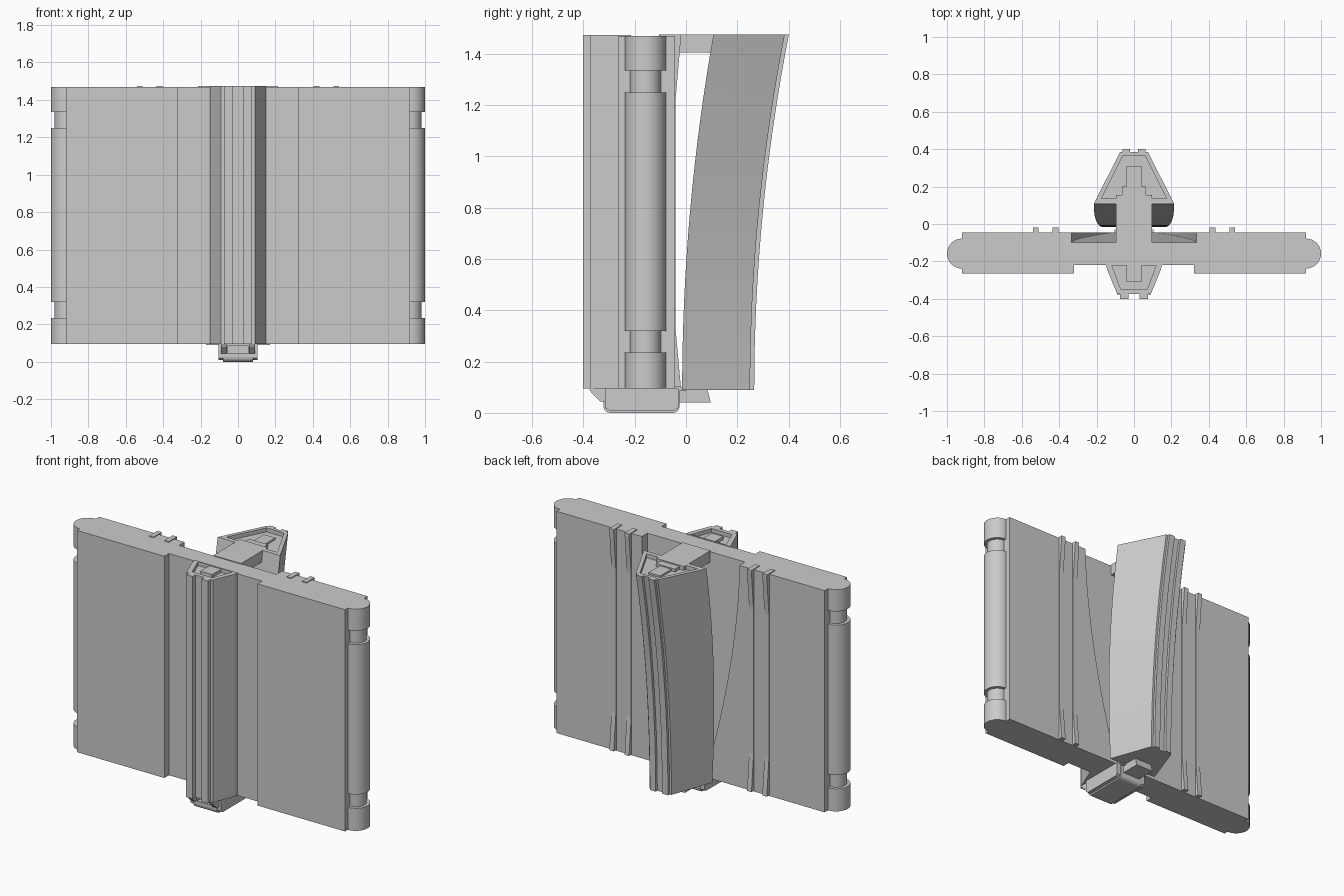
import bpy, bmesh, math

if "Cube" in bpy.data.objects:
    bpy.data.objects.remove(bpy.data.objects["Cube"])


def loft(name, rings):
    """Skin a list of matching 3D outlines and cap both ends."""
    bm = bmesh.new()
    vs = [[bm.verts.new(p) for p in r] for r in rings]
    n = len(rings[0])
    for a, b in zip(vs, vs[1:]):
        for i in range(n):
            j = (i + 1) % n
            bm.faces.new((a[i], a[j], b[j], b[i]))
    bm.faces.new(vs[0])
    bm.faces.new(vs[-1][::-1])
    bmesh.ops.recalc_face_normals(bm, faces=bm.faces)
    me = bpy.data.meshes.new(name)
    bm.to_mesh(me)
    bm.free()
    ob = bpy.data.objects.new(name, me)
    bpy.context.collection.objects.link(ob)
    return ob


def prism_z(name, pts, z0, z1):
    return loft(name, [[(x, y, z) for x, y in pts] for z in (z0, z1)])


def prism_x(name, pts, x0, x1):
    return loft(name, [[(x, y, z) for y, z in pts] for x in (x0, x1)])


def box(name, x0, x1, y0, y1, z0, z1):
    return prism_z(name, [(x0, y0), (x1, y0), (x1, y1), (x0, y1)], z0, z1)


def sym(half):
    """Mirror a half outline (x, y) across x = 0."""
    return half + [(-x, y) for x, y in reversed(half)]


def cut(ob, cutter):
    m = ob.modifiers.new("cut", "BOOLEAN")
    m.operation, m.object, m.solver = "DIFFERENCE", cutter, "EXACT"
    bpy.context.view_layer.objects.active = ob
    bpy.ops.object.modifier_apply(modifier=m.name)
    bpy.data.objects.remove(cutter)


def smooth(ob, angle=30):
    bpy.ops.object.select_all(action="DESELECT")
    ob.select_set(True)
    bpy.context.view_layer.objects.active = ob
    bpy.ops.object.shade_smooth_by_angle(angle=math.radians(angle))


BOT, TOP = 0.095, 1.47

# Main panel with a shallow front channel
panel = prism_z("panel", sym([(0.32, -0.22), (0.32, -0.265), (0.92, -0.265), (0.92, -0.045)]), BOT, TOP)

# Back hollow: deep and wide at the top, fading out downwards
rings = []
for i in range(17):
    s = i / 16
    w = 0.335 - 0.22 * s ** 1.7
    y = -0.046 - 0.054 * (1 - s)
    z = TOP - s * 1.32
    if i == 0:
        rings.append([(w, y, 1.6), (w, 0.05, 1.6), (-w, 0.05, 1.6), (-w, y, 1.6)])
    rings.append([(w, y, z), (w, 0.05, z), (-w, 0.05, z), (-w, y, z)])
cut(panel, loft("hollow_cutter", rings))

# Hinge barrels along both side edges, turned profile with two necks
steps = [(BOT, 0.08), (0.235, 0.08), (0.235, 0.06), (0.32, 0.06), (0.32, 0.08), (1.25, 0.08),
         (1.25, 0.06), (1.335, 0.06), (1.335, 0.08), (TOP, 0.08)]
for side, label in ((-1, "left"), (1, "right")):
    ring = [[(side * 0.92 + r * math.cos(k * math.tau / 32), -0.158 + r * math.sin(k * math.tau / 32), z)
             for k in range(32)] for z, r in steps]
    smooth(loft("hinge_barrel_" + label, ring))

# Back ribs that swell at the top and bottom
rib = [(-0.1, 0.1), (-0.02, 0.1), (-0.041, 0.33), (-0.041, 1.22), (-0.02, 1.46), (-0.02, 1.475), (-0.1, 1.475)]
for side in (-1, 1):
    for x in (0.42, 0.525):
        prism_x("back_rib", rib, side * x - 0.015, side * x + 0.015)

# Front spine with twin ridges and a sunken top
spine = prism_z("front_spine", sym([(0.15, -0.215), (0.145, -0.24), (0.09, -0.375), (0.075, -0.375),
                                    (0.075, -0.402), (0.03, -0.402), (0.03, -0.375)]), BOT, TOP + 0.004)
cut(spine, prism_z("spine_cutter", sym([(0.118, -0.222), (0.07, -0.35)]), 1.45, 1.6))
box("spine_plug", -0.04, 0.04, -0.31, -0.2, 1.42, TOP)

# Curved rear fin
rings = []
for i in range(17):
    t = i / 16
    yf = -0.015 + 0.122 * t * t
    yb = 0.25 + 0.135 * t * t
    z = 0.09 + t * 1.385
    rings.append([(x, y, z) for x, y in sym([(0.17 + 0.045 * math.sin(t * math.pi / 2), yf), (0.075, yb),
                                             (0.062, yb), (0.062, yb + 0.016), (0.022, yb + 0.016), (0.022, yb)])])
fin = loft("rear_fin", rings)
cut(fin, prism_z("fin_cutter", sym([(0.175, 0.135), (0.06, 0.365)]), 1.45, 1.6))
smooth(fin, 20)

# Top bridge joining panel and fin, with stepped end
box("top_bridge", -0.095, 0.095, -0.105, 0.155, 1.405, 1.475)
box("bridge_step", -0.065, 0.065, 0.15, 0.2, 1.42, 1.468)
box("bridge_tip", -0.04, 0.04, 0.19, 0.31, 1.42, 1.461)

# Foot with rounded ends and a socket at the front
r = 0.025
prof = [(-0.322, 0.095)]
for cy, start in ((-0.322 + r, 180), (-0.025 - r, 270)):
    prof += [(cy + r * math.cos(math.radians(start + a)), r + r * math.sin(math.radians(start + a)))
             for a in (0, 30, 60, 90)]
prof.append((-0.025, 0.095))
foot = prism_x("foot", prof, -0.08, 0.08)
cut(foot, box("socket_cutter", -0.055, 0.055, -0.4, -0.29, 0.045, 0.085))
for side in (-1, 1):
    prism_x("foot_side", [(-0.315, 0.095), (-0.315, 0.02), (-0.3, 0.01), (-0.045, 0.01), (-0.03, 0.02),
                          (-0.03, 0.095)], side * 0.079, side * 0.105)

# Underside wedge below the spine and tail below the fin
for side in (-1, 1):
    prism_x("spine_toe", [(-0.378, 0.096), (-0.37, 0.08), (-0.335, 0.045), (-0.31, 0.045), (-0.31, 0.096)],
            side * 0.06, side * 0.09)
prism_x("foot_tail", [(-0.03, 0.04), (0.097, 0.04), (0.083, 0.093), (-0.03, 0.093)], -0.06, 0.06)
prism_x("foot_link", [(-0.1, 0.085), (-0.1, 0.1), (0.0, 0.1), (0.0, 0.085)], -0.08, 0.08)
